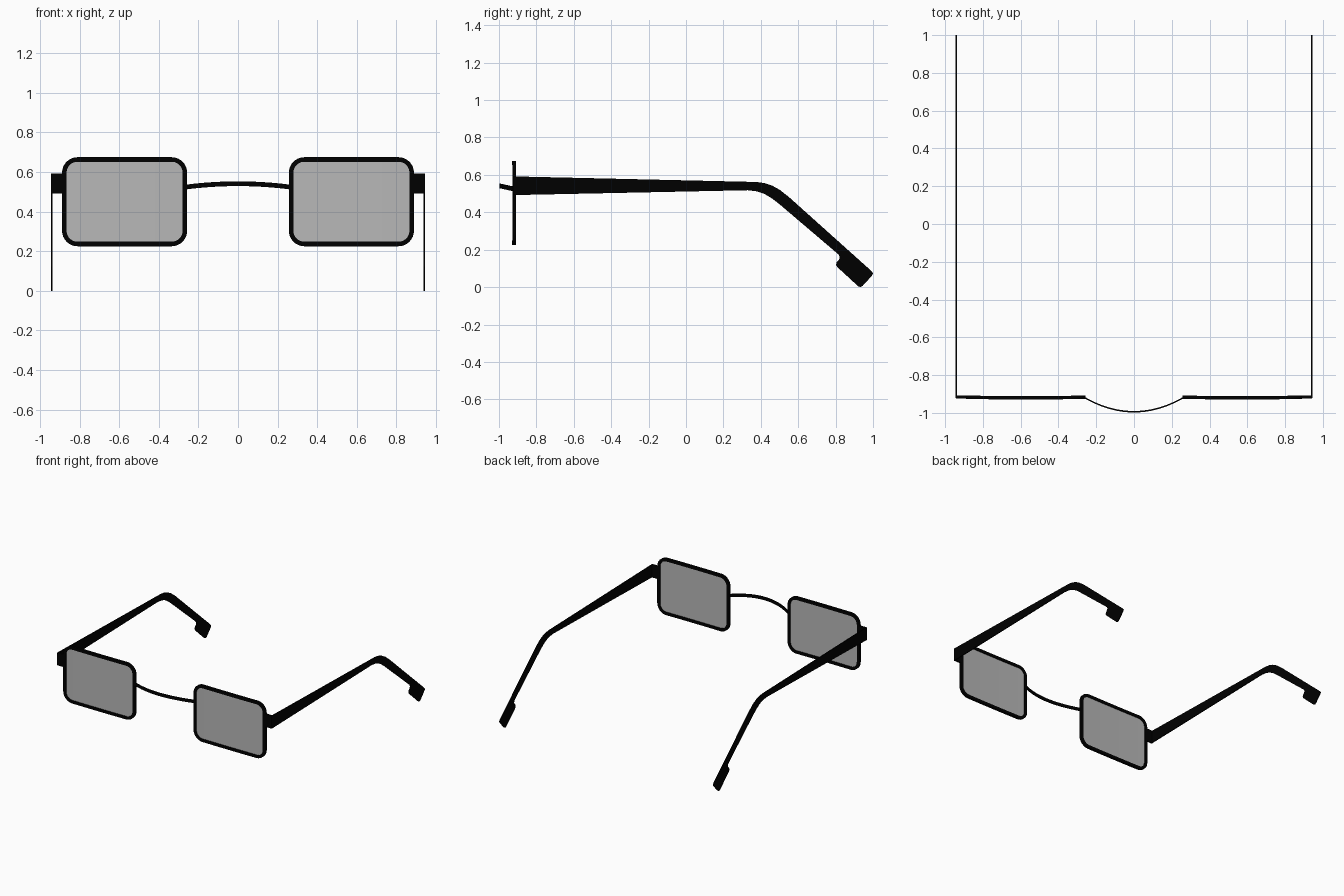
import bpy, bmesh, math

if "Cube" in bpy.data.objects:
    bpy.data.objects.remove(bpy.data.objects["Cube"])

CX, CZ, HW, HH, R = 0.573, 0.45, 0.316, 0.225, 0.078   # lens opening layout
RIM = 0.023
FY = -0.917


def material(name, rgba):
    m = bpy.data.materials.new(name)
    m.diffuse_color = rgba
    m.use_nodes = True
    m.node_tree.nodes["Principled BSDF"].inputs["Base Color"].default_value = m.diffuse_color
    return m


black = material("black_frame", (0.0, 0.0, 0.0, 1))
tint = material("tinted_lens", (0.48, 0.48, 0.48, 0.45))


def loft(name, rings, mat, closed=False, mirror=True):
    """Skin a list of equal rings; cap both ends unless closed."""
    bm = bmesh.new()
    loops = [[bm.verts.new(p) for p in ring] for ring in rings]
    n = len(rings[0])
    pairs = list(zip(loops, loops[1:]))
    if closed:
        pairs.append((loops[-1], loops[0]))
    for a, b in pairs:
        for i in range(n):
            j = (i + 1) % n
            bm.faces.new((a[i], a[j], b[j], b[i]))
    if not closed:
        bm.faces.new(loops[0])
        bm.faces.new(loops[-1])
    bmesh.ops.recalc_face_normals(bm, faces=bm.faces)
    me = bpy.data.meshes.new(name)
    bm.to_mesh(me)
    bm.free()
    me.materials.append(mat)
    ob = bpy.data.objects.new(name, me)
    bpy.context.collection.objects.link(ob)
    bpy.ops.object.select_all(action='DESELECT')
    bpy.context.view_layer.objects.active = ob
    ob.select_set(True)
    bpy.ops.object.shade_smooth_by_angle(angle=math.radians(35))
    if mirror:
        ob.modifiers.new("mirror", 'MIRROR')
    return ob


def bow(x):
    """Slight forward curve of the lens plane."""
    return FY - 0.003 * max(0, 1 - ((x - CX) / HW) ** 2)


# Rim: rectangular section swept round a rounded rectangle
def rounded_rect(inset, steps=8, cuts=8):
    w, h, r = HW - inset, HH - inset, R - inset
    pts = []
    for k, (sx, sz) in enumerate([(1, 1), (-1, 1), (-1, -1), (1, -1)]):
        for i in range(steps + 1):
            a = math.pi / 2 * (k + i / steps)
            pts.append((CX + sx * (w - r) + r * math.cos(a),
                        CZ + sz * (h - r) + r * math.sin(a)))
        if k in (0, 2):      # cuts along top and bottom carry the bow
            for i in range(1, cuts):
                pts.append((CX + sx * (w - r) * (1 - 2 * i / cuts), CZ + sz * h))
    return pts


rings = []
for (ox, oz), (ix, iz) in zip(rounded_rect(0), rounded_rect(RIM)):
    rings.append([(ox, bow(ox) - 0.009, oz), (ox, bow(ox) + 0.009, oz),
                  (ix, bow(ix) + 0.009, iz), (ix, bow(ix) - 0.009, iz)])
loft("rim", rings, black, closed=True)

# Lens: thin bowed pane made of vertical strips, tucked into the rim
w, h, r = HW - 0.015, HH - 0.015, R - 0.015
rings = []
for i in range(33):
    u = -math.cos(math.pi * i / 32) * w
    d = max(0, abs(u) - (w - r))
    half = h - r + math.sqrt(max(0, r * r - d * d))
    x, y = CX + u, bow(CX + u)
    rings.append([(x, y - 0.003, CZ + half), (x, y - 0.003, CZ - half),
                  (x, y + 0.003, CZ - half), (x, y + 0.003, CZ + half)])
loft("lens", rings, tint)

# Bridge: flat ribbon arching forward and up
rings = []
for i in range(25):
    t = -1 + i / 12
    x, y, z = 0.265 * t, FY - 0.077 * (1 - t * t), 0.524 + 0.017 * (1 - t * t)
    rings.append([(x, y - 0.004, z - 0.012), (x, y + 0.004, z - 0.012),
                  (x, y + 0.004, z + 0.012), (x, y - 0.004, z + 0.012)])
loft("bridge", rings, black, mirror=False)

# End piece joining rim to temple
loft("end_piece", [[(x, FY - 0.007, 0.492), (x, FY + 0.008, 0.492),
                    (x, FY + 0.008, 0.592), (x, FY - 0.007, 0.592)]
                   for x in (0.88, 0.943)], black)

# Temple: side profile (y, z) with bent ear hook and wider tip
profile = [(-0.922, 0.592), (0.34, 0.563), (0.38, 0.562), (0.42, 0.556), (0.46, 0.543),
           (0.50, 0.521), (0.55, 0.482), (0.985, 0.092), (0.997, 0.08), (1.0, 0.072),
           (0.995, 0.062), (0.943, 0.005), (0.932, 0.0), (0.92, 0.005),
           (0.809, 0.107), (0.802, 0.119), (0.805, 0.132), (0.818, 0.147),
           (0.822, 0.16), (0.815, 0.175), (0.50, 0.443), (0.46, 0.474),
           (0.42, 0.498), (0.38, 0.512), (0.33, 0.518), (-0.922, 0.492)]
loft("temple", [[(x, y, z) for y, z in profile] for x in (0.936, 0.944)], black)
